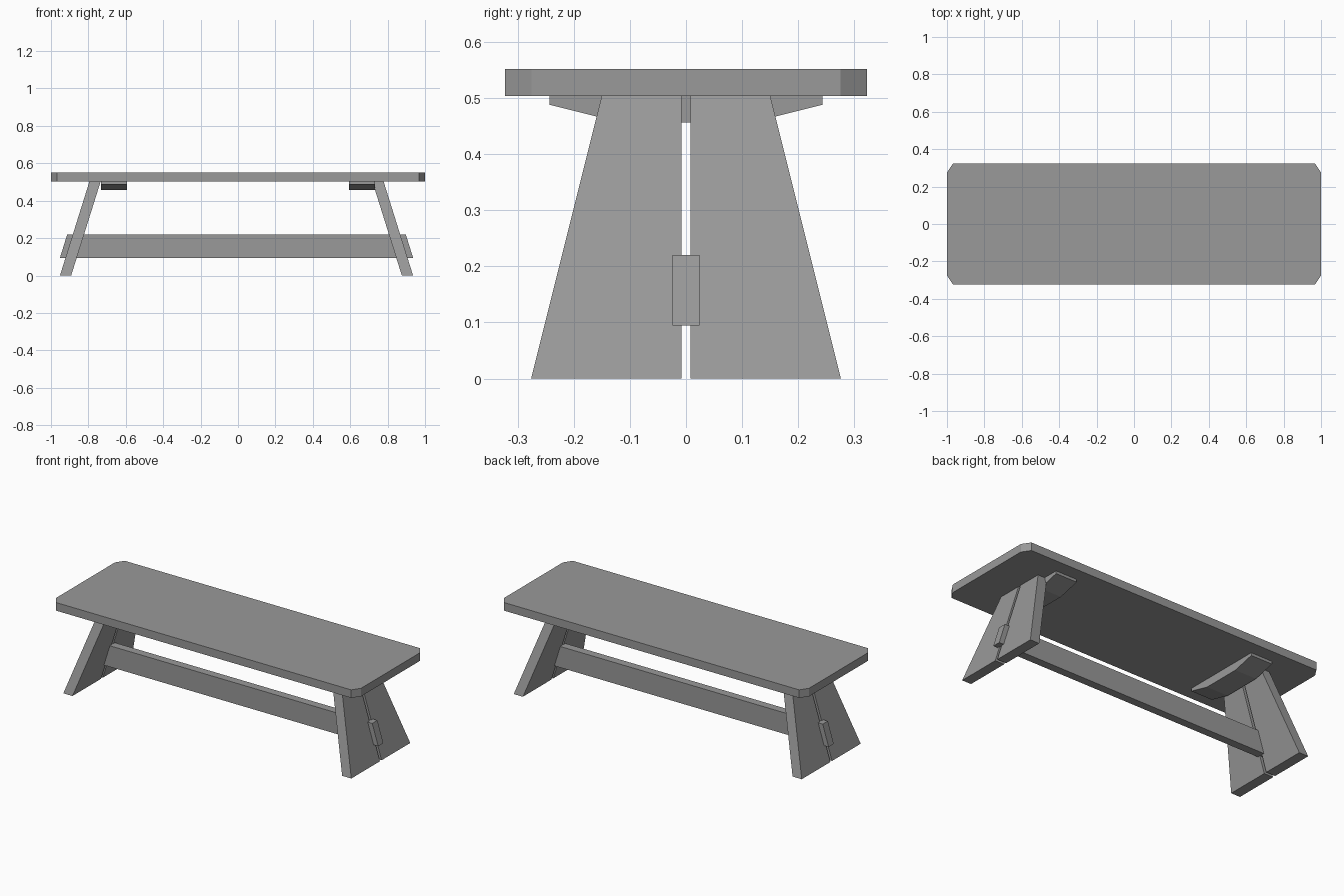
import bpy, bmesh
from mathutils import Vector

if "Cube" in bpy.data.objects:
    bpy.data.objects.remove(bpy.data.objects["Cube"])

# Dark grey finish shared by every part
finish = bpy.data.materials.new("dark_grey")
finish.diffuse_color = (0.32, 0.32, 0.32, 1)
finish.use_nodes = True
finish.node_tree.nodes["Principled BSDF"].inputs["Base Color"].default_value = finish.diffuse_color


def prism(name, profile, offset):
    """Extrude a planar polygon along an offset vector."""
    bm = bmesh.new()
    a = [bm.verts.new(p) for p in profile]
    b = [bm.verts.new(Vector(p) + Vector(offset)) for p in profile]
    bm.faces.new(a)
    bm.faces.new(b[::-1])
    n = len(a)
    for i in range(n):
        bm.faces.new((a[i], b[i], b[(i + 1) % n], a[(i + 1) % n]))
    bmesh.ops.recalc_face_normals(bm, faces=bm.faces)
    me = bpy.data.meshes.new(name)
    bm.to_mesh(me)
    bm.free()
    me.materials.append(finish)
    ob = bpy.data.objects.new(name, me)
    bpy.context.collection.objects.link(ob)
    return ob


TOP_Z, UNDER_Z = 0.552, 0.504
SHIFT = -0.008  # the base sits slightly left of the seat

# Seat slab with clipped corners
seat = [(1, -0.275), (1, 0.275), (0.968, 0.323), (-0.968, 0.323),
        (-1, 0.275), (-1, -0.275), (-0.968, -0.323), (0.968, -0.323)]
prism("seat", [(x, y, UNDER_Z) for x, y in seat], (0, 0, TOP_Z - UNDER_Z))

for sx, end in ((-1, "left"), (1, "right")):
    # Splayed leg: two tapered planks with a narrow gap
    for sy, side in ((-1, "front"), (1, "back")):
        outer = [(0.944 * sx + SHIFT, 0.008 * sy, 0),
                 (0.944 * sx + SHIFT, 0.276 * sy, 0),
                 (0.786 * sx + SHIFT, 0.15 * sy, UNDER_Z),
                 (0.786 * sx + SHIFT, 0.008 * sy, UNDER_Z)]
        prism(f"{end}_{side}_leg_plank", outer, (-0.06 * sx, 0, 0))

    # Cross batten under the seat, tapering towards its ends
    batten = [(-0.243, UNDER_Z), (-0.243, 0.488), (-0.115, 0.456),
              (0.115, 0.456), (0.243, 0.488), (0.243, UNDER_Z)]
    prism(f"{end}_batten", [(0.733 * sx, y, z) for y, z in batten],
          (-0.14 * sx, 0, 0))

# Long stretcher passing through both legs, ends cut to the leg angle
stretcher = [(-0.944, 0.095), (0.944, 0.095), (0.905, 0.22), (-0.905, 0.22)]
prism("stretcher", [(x + SHIFT, -0.024, z) for x, z in stretcher], (0, 0.048, 0))
